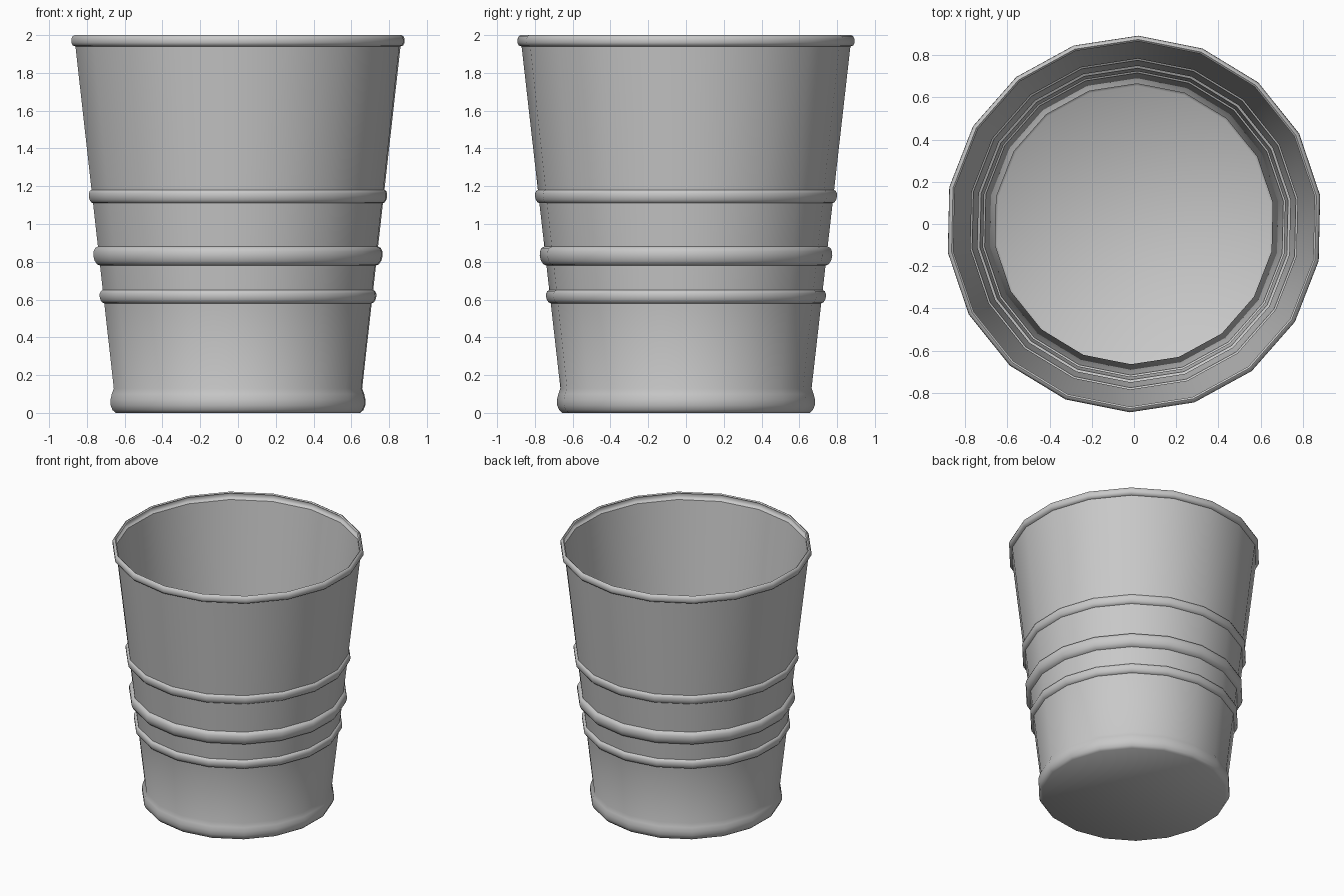
import bpy, bmesh
from math import sin, cos, radians, tau

if "Cube" in bpy.data.objects:
    bpy.data.objects.remove(bpy.data.objects["Cube"], do_unlink=True)

SIDES = 18
TURN = radians(8.7)

metal = bpy.data.materials.new("grey metal")
metal.use_nodes = True
grey = (0.58, 0.58, 0.58, 1)
metal.diffuse_color = grey
metal.node_tree.nodes["Principled BSDF"].inputs["Base Color"].default_value = grey


def wall(z):
    """Radius of the tapering wall at a height."""
    return 0.664 + 0.1135 * (z - 0.12)


def bead(low, high, bulge, steps=6):
    """Rounded rib pressed out of the wall between two heights."""
    points = []
    for i in range(steps + 1):
        a = i / steps * tau / 2
        z = (low + high) / 2 - cos(a) * (high - low) / 2
        points.append((wall(z) + bulge * sin(a), z))
    return points


# Foot, three ribs and rolled rim, joined by straight tapering wall
profile = [(0.655, 0), (0.672, 0.015), (0.682, 0.04), (0.683, 0.07), (0.676, 0.10)]
profile.append((wall(0.13), 0.13))
profile += bead(0.58, 0.65, 0.021)
profile += bead(0.78, 0.88, 0.030)
profile += bead(1.11, 1.18, 0.019)
profile += [(wall(1.94), 1.94), (0.885, 1.945), (0.893, 1.96),
            (0.892, 1.98), (0.885, 1.995), (0.875, 2.0), (0.866, 1.992)]

# Bucket: one thin sheet of metal turned around the z axis
bm = bmesh.new()
rings = []
for r, z in profile:
    angles = [TURN + tau * i / SIDES for i in range(SIDES)]
    rings.append([bm.verts.new((r * cos(a), r * sin(a), z)) for a in angles])
for lower, upper in zip(rings, rings[1:]):
    for i in range(SIDES):
        j = (i + 1) % SIDES
        bm.faces.new((lower[i], lower[j], upper[j], upper[i]))
bm.faces.new(rings[0][::-1])  # floor

mesh = bpy.data.meshes.new("bucket")
bm.to_mesh(mesh)
bm.free()
mesh.materials.append(metal)
bucket = bpy.data.objects.new("bucket", mesh)
bpy.context.collection.objects.link(bucket)

bpy.ops.object.select_all(action="DESELECT")
bucket.select_set(True)
bpy.context.view_layer.objects.active = bucket
bpy.ops.object.shade_smooth_by_angle(angle=radians(45))
